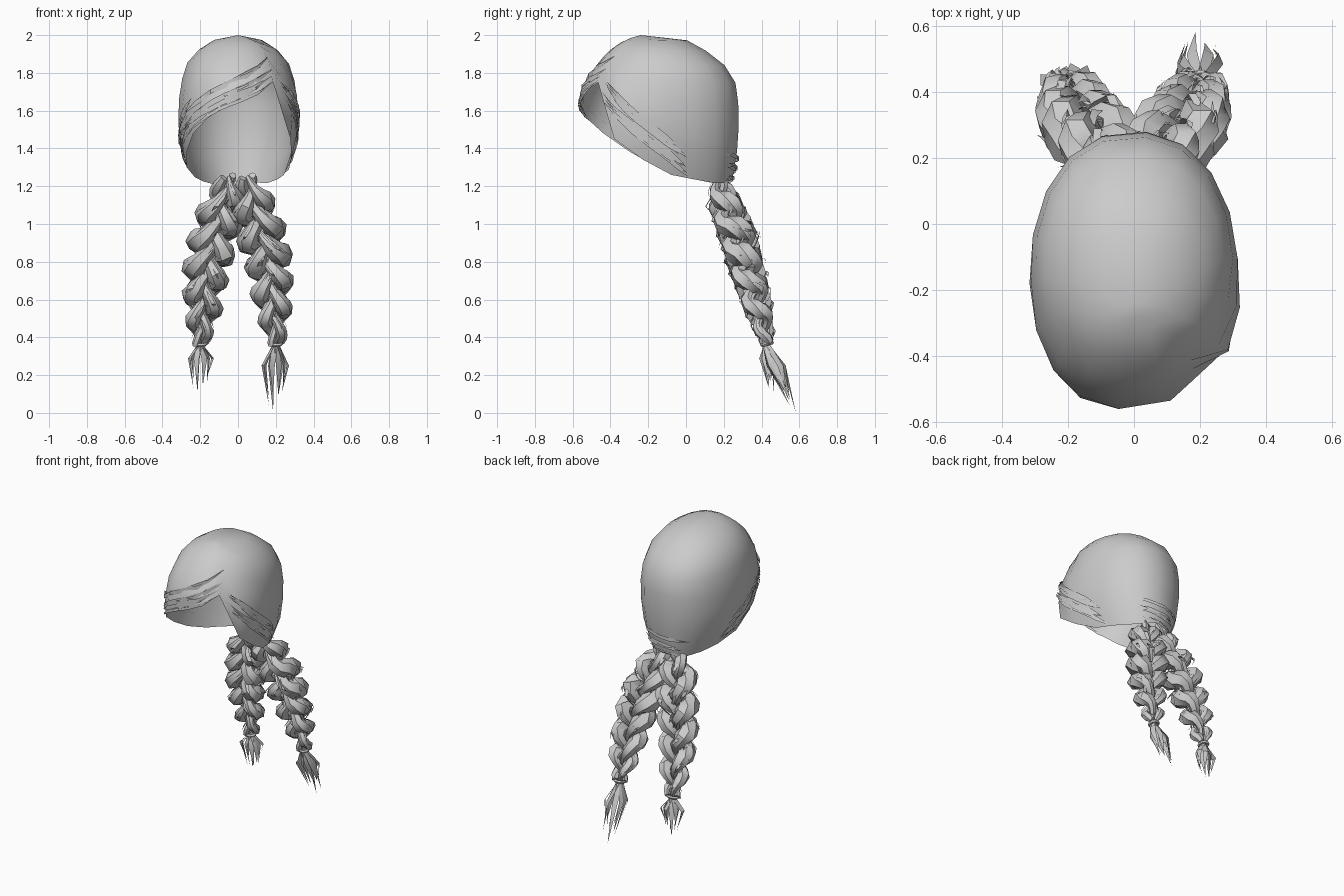
import bpy, bmesh, math, random
from mathutils import Vector

random.seed(4)
if "Cube" in bpy.data.objects:
    bpy.data.objects.remove(bpy.data.objects["Cube"])

hair = bpy.data.materials.new("hair_grey")
hair.use_nodes = True
GREY = (0.6, 0.6, 0.6, 1)
hair.diffuse_color = GREY
hair.node_tree.nodes["Principled BSDF"].inputs["Base Color"].default_value = GREY


def lerp_table(table, t):
    """Interpolate rows of (key, values...) with rising keys."""
    t = min(max(t, table[0][0]), table[-1][0])
    for a, b in zip(table, table[1:]):
        if t <= b[0]:
            f = (t - a[0]) / (b[0] - a[0])
            return [p + (q - p) * f for p, q in zip(a[1:], b[1:])]


def finish(bm, name, angle):
    mesh = bpy.data.meshes.new(name)
    bm.to_mesh(mesh)
    bm.free()
    ob = bpy.data.objects.new(name, mesh)
    bpy.context.collection.objects.link(ob)
    mesh.materials.append(hair)
    bpy.ops.object.select_all(action='DESELECT')
    ob.select_set(True)
    bpy.context.view_layer.objects.active = ob
    bpy.ops.object.shade_smooth_by_angle(angle=math.radians(angle))


def blade(bm, points, side, width):
    """Thin flat lock, pointed at both ends."""
    mids = [(bm.verts.new(p - side * width), bm.verts.new(p + side * width)) for p in points[1:-1]]
    start, end = bm.verts.new(points[0]), bm.verts.new(points[-1])
    bm.faces.new((start, mids[0][0], mids[0][1]))
    for a, b in zip(mids, mids[1:]):
        bm.faces.new((a[0], b[0], b[1], a[1]))
    bm.faces.new((mids[-1][1], mids[-1][0], end))


# Head profile: height, front y, back y, half width
HEAD = [(1.2, -.42, .235, .2), (1.3, -.5, .26, .27), (1.45, -.555, .275, .305), (1.6, -.565, .28, .318),
        (1.75, -.535, .26, .3), (1.86, -.46, .19, .265), (1.94, -.38, .07, .19), (1.975, -.32, .0, .125),
        (2.0, -.25, -.23, .01)]
# Lower rim: angle from the front towards +x, height
RIM = [(-180, 1.24), (-145, 1.21), (-120, 1.23), (-95, 1.26), (-70, 1.36), (-50, 1.46), (-30, 1.54), (-10, 1.62),
       (10, 1.69), (35, 1.75), (55, 1.45), (75, 1.34), (95, 1.26), (120, 1.23), (145, 1.21), (180, 1.24)]


def on_head(deg, z, grow=1.0):
    front, back, half = lerp_table(HEAD, z)
    s, c = math.sin(math.radians(deg)), math.cos(math.radians(deg))
    power = .88
    if c > 0 and s < 0:         # fuller on the fringe side
        power = .78
    elif c > 0 and z < 1.72:    # side lock bulges past the parting
        power, half = .8, half * (1 + .06 * min(1, c * 2))
    x = math.copysign(abs(s) ** power, s) * half * grow
    return Vector((x, (front + back) / 2 - c * (back - front) / 2 * grow, z))


# Hair cap: an open shell from crown to rim, with a column on each side of the parting
bm = bmesh.new()
COLS, ROWS = 18, 8
crown = bm.verts.new((0, -.24, 2))
columns = []
for i in range(COLS):
    deg = -165 + 360 * i / COLS
    rim = lerp_table(RIM, deg)[0]
    columns.append([bm.verts.new(on_head(deg, 2 - (2 - rim) * (r / ROWS) ** 1.6, 1.008))
                    for r in range(1, ROWS + 1)])
for i, col in enumerate(columns):
    nxt = columns[(i + 1) % COLS]
    bm.faces.new((crown, col[0], nxt[0]))
    for r in range(ROWS - 1):
        bm.faces.new((col[r], col[r + 1], nxt[r + 1], nxt[r]))
bmesh.ops.recalc_face_normals(bm, faces=bm.faces)
finish(bm, "hair_cap", 60)

# Loose locks swept over the fringe, the two sides and the nape
bm = bmesh.new()
SWEEPS = [(40, 1.78, -62, 1.46, 18), (42, 1.66, 112, 1.24, 22), (-42, 1.56, -110, 1.25, 18),
          (145, 1.27, 215, 1.22, 10)]
for d0, z0, d1, z1, count in SWEEPS:
    for k in range(count):
        lift = random.uniform(-.01, .12)
        a, b = random.uniform(0, .25), random.uniform(.7, 1)
        pts = []
        for j in range(6):
            f = a + (b - a) * j / 5
            pts.append(on_head(d0 + (d1 - d0) * f, z0 + (z1 - z0) * f + lift, random.uniform(1, 1.04)))
        blade(bm, pts, Vector((0, 0, 1)), random.uniform(.005, .015))
finish(bm, "loose_locks", 40)

# Braid centre line: progress, x, y, z, scale
LINE = [(0, .05, .17, 1.25, .4), (.13, .08, .2, 1.12, .95), (.34, .125, .275, .94, 1.1),
        (.48, .155, .305, .82, 1.08), (.6, .172, .335, .72, .98), (.8, .188, .39, .54, .82), (1, .2, .43, .37, .4)]
SIDES, STEPS, TURNS = 6, 36, 2.0


def braid_path(sign, t, phase):
    x, y, z, size = lerp_table(LINE, t)
    w = t * TURNS * math.tau + phase
    weave_x, weave_y = .07 * math.cos(w) * size, .048 * math.sin(2 * w) * size
    return Vector((sign * (x + weave_x), y + weave_y, z + weave_y * .4)), size, w


def build_braid(sign, side):
    # Three woven strands
    bm = bmesh.new()
    for strand in range(3):
        phase = strand * math.tau / 3 + .5 * sign
        rings = []
        for i in range(STEPS + 1):
            t = i / STEPS
            p, size, w = braid_path(sign, t, phase)
            ahead = braid_path(sign, t + .01, phase)[0] - braid_path(sign, t - .01, phase)[0]
            ahead.normalize()
            u = ahead.cross(Vector((0, 1, 0))).normalized()
            v = ahead.cross(u)
            rad = size * (.046 + .015 * math.cos(2 * w))
            ring = []
            for k in range(SIDES):
                g = math.tau * k / SIDES
                rr = rad * random.uniform(.88, 1.1)
                ring.append(bm.verts.new(p + u * math.cos(g) * rr + v * math.sin(g) * rr))
            rings.append(ring)
        for a, b in zip(rings, rings[1:]):
            for k in range(SIDES):
                bm.faces.new((a[k], a[(k + 1) % SIDES], b[(k + 1) % SIDES], b[k]))
        bm.faces.new(rings[0])
        bm.faces.new(rings[-1])
    bmesh.ops.recalc_face_normals(bm, faces=bm.faces)
    finish(bm, side + "_braid", 45)

    # Stray hairs lifted off the braid
    bm = bmesh.new()
    for k in range(80):
        t0, phase = random.uniform(0, .88), random.randrange(3) * math.tau / 3 + .5 * sign
        off = Vector((random.uniform(-1, 1), random.uniform(-1, 1), 0)).normalized()
        pts = []
        for j in range(4):
            p, size, w = braid_path(sign, t0 + j * .035, phase)
            pts.append(p + off * size * (.045 + .006 * j))
        blade(bm, pts, off.cross(Vector((0, 0, 1))), random.uniform(.004, .014))
    finish(bm, side + "_stray_hairs", 40)

    # Tie around the braid end
    bpy.ops.mesh.primitive_torus_add(major_segments=10, minor_segments=5, major_radius=.028, minor_radius=.01,
                                     location=(sign * .2, .43, .365), rotation=(.25, 0, 0))
    tie = bpy.context.object
    tie.name = side + "_braid_tie"
    tie.data.materials.append(hair)

    # Tail of pointed locks below the tie
    bm = bmesh.new()
    root = Vector((sign * .2, .43, .38))
    drop, back = (.38, .14) if sign > 0 else (.27, .02)
    count = 10
    for k in range(count):
        g = math.tau * k / count
        out = Vector((math.cos(g), math.sin(g) * .6, 0))
        length = 1 if k == 3 else random.uniform(.65, .95)
        spread = random.uniform(.05, .085)
        tip = root + Vector((out.x * .045, back * length + out.y * .02, -drop * length))
        belly = root + Vector((0, back * .3, -drop * .34)) + out * spread
        neck = root + out * .02 + Vector((0, 0, -.03))
        blade(bm, [root, neck, belly, tip], out.cross(Vector((0, 0, 1))).normalized(), .017)
    finish(bm, side + "_braid_tail", 40)


for sign, side in ((1, "left"), (-1, "right")):
    build_braid(sign, side)
